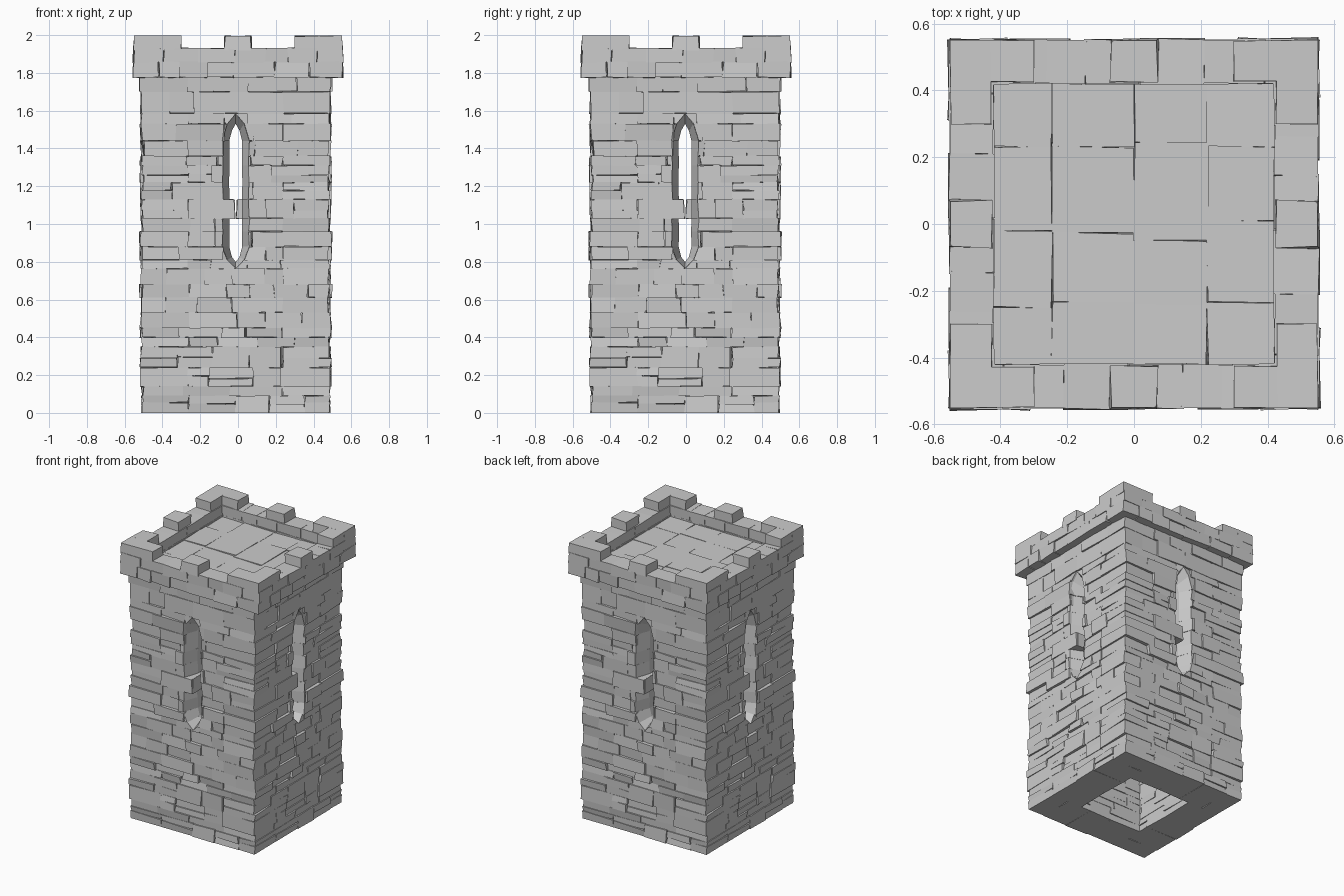
import bpy, bmesh, math, random
from mathutils import Matrix, Vector

if "Cube" in bpy.data.objects:
    bpy.data.objects.remove(bpy.data.objects["Cube"])

rng = random.Random(11)
CX, CY = -0.012, -0.005          # the shaft sits slightly off centre


def j(a):
    return rng.uniform(-a, a)


def stone(left, right, z0, z1, front, back, amt=0.006, fixed=(False, False)):
    """Rough block; left/right are (x at bottom, x at top). Returns 8 corners."""
    tilt = [j(amt) for _ in range(4)]
    pts = []
    for y, rough in ((front, True), (back, False)):
        for n, (side, k) in enumerate(((left, 0), (right, 0), (right, 1), (left, 1))):
            lock = fixed[0 if n in (0, 3) else 1]
            x = side[k] + (0 if lock else j(amt))
            z = (z0 if k == 0 else z1) + (j(amt * 0.6) if z0 > 0.001 or k else 0)
            pts.append(Vector((x, y + (tilt[n] if rough else j(0.004)), z)))
    return pts


def build(name, blocks, turns=4, offset=(0, 0)):
    """One mesh of 8-corner blocks, repeated around the tower."""
    bm = bmesh.new()
    quads = ((0, 1, 2, 3), (7, 6, 5, 4), (1, 0, 4, 5), (2, 1, 5, 6), (3, 2, 6, 7), (0, 3, 7, 4))
    for t in range(turns):
        m = Matrix.Translation((*offset, 0)) @ Matrix.Rotation(t * math.pi / 2, 4, 'Z')
        for pts in blocks:
            v = [bm.verts.new(m @ p) for p in pts]
            for q in quads:
                bm.faces.new([v[i] for i in q])
    bmesh.ops.recalc_face_normals(bm, faces=bm.faces)
    me = bpy.data.meshes.new(name)
    bm.to_mesh(me)
    bm.free()
    ob = bpy.data.objects.new(name, me)
    bpy.context.collection.objects.link(ob)
    return ob


def cuts(a, b, lo, hi):
    """Random joint positions from a to b."""
    xs = [a]
    while b - xs[-1] > hi:
        xs.append(xs[-1] + rng.uniform(lo, hi))
    if b - xs[-1] < lo * 0.6 and len(xs) > 1:
        xs.pop()
    return xs + [b]


# window outline: (height, outer half width, slit half width)
WINDOW = [(0.765, 0.0, 0.0, 0.80), (0.81, 0.045, 0.02, 0.825), (0.88, 0.072, 0.034, 0.88),
          (0.96, 0.068, 0.032, 0.96), (1.03, 0.072, 0.034, 1.03), (1.13, 0.066, 0.033, 1.13),
          (1.22, 0.070, 0.035, 1.22), (1.31, 0.067, 0.033, 1.31), (1.44, 0.072, 0.034, 1.44),
          (1.53, 0.045, 0.02, 1.495), (1.585, 0.0, 0.0, 1.53)]


def outer_w(z):
    for p, q in zip(WINDOW, WINDOW[1:]):
        if p[0] <= z <= q[0]:
            return p[1] + (q[1] - p[1]) * (z - p[0]) / (q[0] - p[0])
    return 0.0


# shaft wall: interlocking courses, mirrored on alternate rows
LEVELS = [0, .09, .14, .24, .35, .40, .45, .53, .61, .68, .765, .81, .88, .96, 1.03,
          1.13, 1.22, 1.31, 1.36, 1.44, 1.53, 1.585, 1.70, 1.785]
wall = []
for i, (z0, z1) in enumerate(zip(LEVELS, LEVELS[1:])):
    a, b = (-0.497, 0.25) if i % 2 else (-0.25, 0.497)
    a, b = a + j(0.008), b + j(0.008)
    w0, w1 = outer_w(z0 + 1e-5), outer_w(z1 - 1e-5)
    if max(w0, w1) > 0.002:
        runs = [(a, None), (None, b)]
    else:
        runs = [(a, b)]
    for lo, hi in runs:
        xs = cuts(-0.06 if lo is None else lo, 0.06 if hi is None else hi, 0.11, 0.26)
        for k, (x0, x1) in enumerate(zip(xs, xs[1:])):
            lf, rt = (x0, x0), (x1, x1)
            fix = [False, False]
            if lo is None and k == 0:
                lf, fix[0] = (w0, w1), True
            if hi is None and k == len(xs) - 2:
                rt, fix[1] = (-w0, -w1), True
            f = -0.497 + j(0.01)
            if z1 - z0 > 0.085 and rng.random() < 0.35 and not any(fix):
                zm = z0 + (z1 - z0) * rng.uniform(0.4, 0.65)
                wall.append(stone(lf, rt, z0, zm, f, -0.25))
                wall.append(stone(lf, rt, zm, z1, f + j(0.01), -0.25))
            else:
                wall.append(stone(lf, rt, z0, z1, f, -0.25, fixed=fix))
build("wall_stones", wall, offset=(CX, CY))

# window surround: splayed jamb stones and pointed arches at both ends
surround = []
for s in (-1, 1):
    for p, q in zip(WINDOW, WINDOW[1:]):
        f, d = -0.492 + j(0.005), -0.40 + j(0.015)
        blk = []
        for zo, wo, wi, zi in (p, q):
            blk.append([Vector((s * wo, f, zo)), Vector((s * wi, d, zi)),
                        Vector((s * wi, -0.25, zi)), Vector((s * wo, -0.25, zo))])
        surround.append(blk[0] + blk[1])
build("window_surround", surround, offset=(CX, CY))

# parapet: two overhanging courses
parapet = []
for i, (z0, z1) in enumerate(((1.775, 1.86), (1.855, 1.93))):
    a, b = (-0.55, 0.42) if i % 2 else (-0.42, 0.55)
    xs = cuts(a, b, 0.11, 0.22)
    for x0, x1 in zip(xs, xs[1:]):
        parapet.append(stone((x0, x0), (x1, x1), z0, z1, -0.55 + j(0.007), -0.42))
build("parapet_stones", parapet)

# merlons: L-shaped corners and one in the middle of each side
merlons = [stone((-0.55, -0.55), (-0.30, -0.30), 1.92, 1.997, -0.551, -0.425, 0.004),
           stone((-0.07, -0.07), (0.07, 0.07), 1.92, 1.996, -0.553, -0.425, 0.005),
           stone((0.295, 0.295), (0.43, 0.43), 1.92, 1.994, -0.549, -0.425, 0.005)]
build("merlons", merlons)

# roof deck flagstones
deck = []
xs = [-0.43, -0.245, 0.0, 0.22, 0.43]
for x0, x1 in zip(xs, xs[1:]):
    ys = [-0.43, -0.24 + j(0.01), j(0.05), 0.235 + j(0.01), 0.43]
    for y0, y1 in zip(ys, ys[1:]):
        deck.append(stone((x0, x0), (x1, x1), 1.77, 1.85 + j(0.003), y0, y1, 0.004))
build("roof_deck", deck, turns=1)
